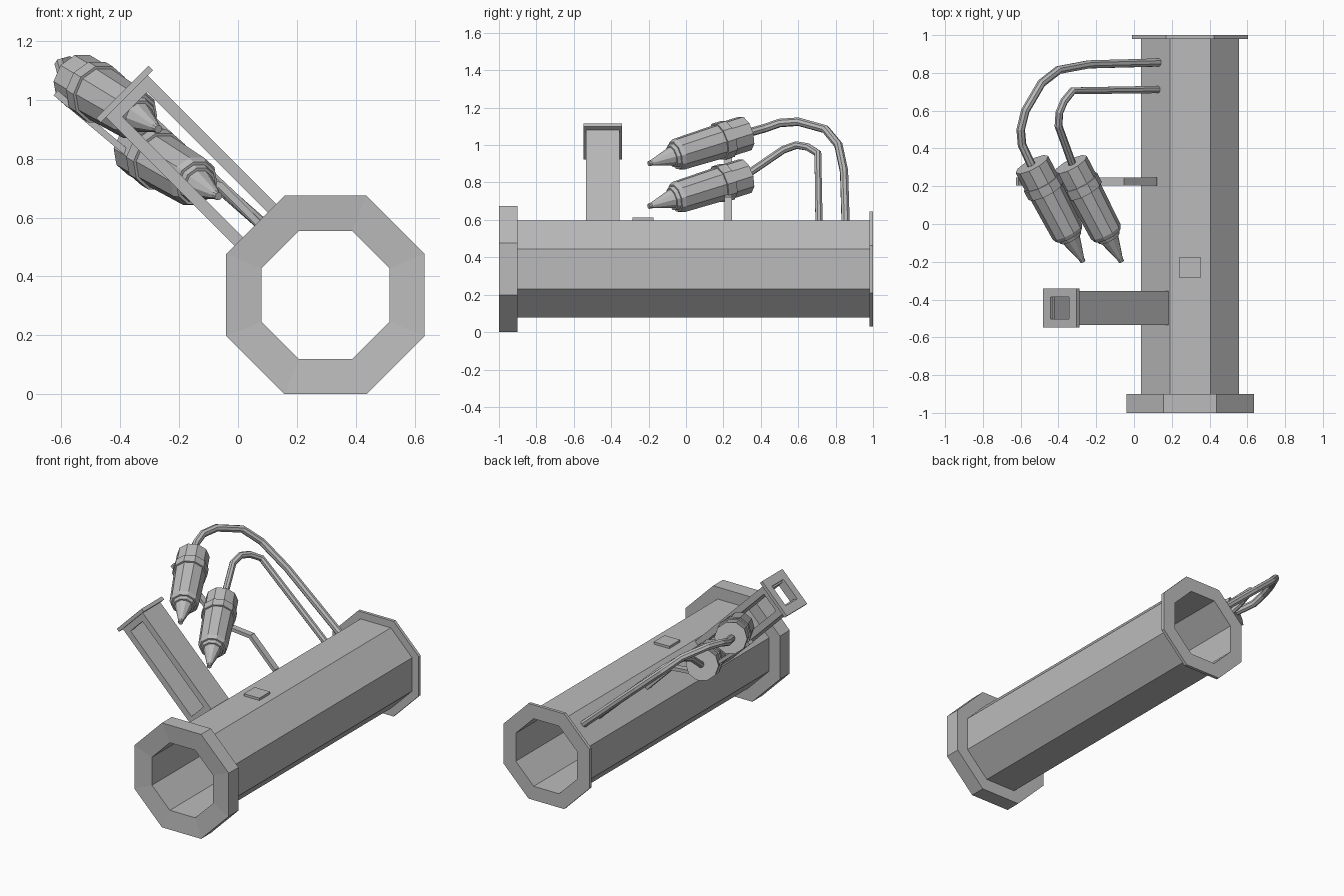
import bpy, bmesh, math
from mathutils import Vector, Matrix

if "Cube" in bpy.data.objects:
    bpy.data.objects.remove(bpy.data.objects["Cube"])

grey = bpy.data.materials.new("plain grey")
grey.diffuse_color = (0.5, 0.5, 0.5, 1)
grey.use_nodes = True
grey.node_tree.nodes["Principled BSDF"].inputs["Base Color"].default_value = grey.diffuse_color
CX, CZ = 0.297, 0.337          # tube axis
TILT = Matrix.Rotation(-math.pi / 4, 4, 'Y')   # local z points up and to the left


def finish(name, bm):
    bmesh.ops.recalc_face_normals(bm, faces=bm.faces[:])
    me = bpy.data.meshes.new(name)
    bm.to_mesh(me)
    bm.free()
    me.materials.append(grey)
    ob = bpy.data.objects.new(name, me)
    bpy.context.collection.objects.link(ob)
    return ob


def lathe(name, profile, origin, axis, sides, closed=False, phase=0.0):
    """Turn (distance along axis, radius) points round an axis."""
    bm = bmesh.new()
    axis = Vector(axis).normalized()
    u = axis.cross(Vector((0, 0, 1))).normalized()
    v = u.cross(axis)
    rings = []
    for s, r in profile:
        ring = []
        for i in range(sides):
            a = 2 * math.pi * (i + phase) / sides
            ring.append(bm.verts.new(Vector(origin) + axis * s
                                     + r * (u * math.cos(a) + v * math.sin(a))))
        rings.append(ring)
    for k in range(len(rings) if closed else len(rings) - 1):
        a, b = rings[k], rings[(k + 1) % len(rings)]
        for i in range(sides):
            j = (i + 1) % sides
            bm.faces.new((a[i], a[j], b[j], b[i]))
    if not closed:
        bm.faces.new(rings[0])
        bm.faces.new(rings[-1])
    return finish(name, bm)


def add_box(bm, lo, hi, frame=Matrix()):
    lo, hi = Vector(lo), Vector(hi)
    bmesh.ops.create_cube(bm, size=1, matrix=frame @ Matrix.Translation((lo + hi) / 2)
                          @ Matrix.Diagonal((*(hi - lo), 1)))


def hose(name, points, radius):
    cu = bpy.data.curves.new(name, 'CURVE')
    cu.dimensions = '3D'
    cu.bevel_depth = radius
    cu.bevel_resolution = 2
    cu.use_fill_caps = True
    sp = cu.splines.new('POLY')
    sp.points.add(len(points) - 1)
    for p, co in zip(sp.points, points):
        p.co = (*co, 1)
    cu.materials.append(grey)
    ob = bpy.data.objects.new(name, cu)
    bpy.context.collection.objects.link(ob)
    bpy.ops.object.select_all(action='DESELECT')
    ob.select_set(True)
    bpy.context.view_layer.objects.active = ob
    bpy.ops.object.convert(target='MESH')
    for f in bpy.context.object.data.polygons:
        f.use_smooth = False


# hollow octagonal tube with both flanges (flat-to-centre sizes)
k = 1 / math.cos(math.pi / 8)
tube = [(-1, .337), (-.9, .337), (-.9, .26), (.98, .26), (.98, .307), (1, .307),
        (1, .218), (-.99, .218)]
lathe("tube", [(s, r * k) for s, r in tube], (CX, 0, CZ), (0, 1, 0), 8, True, .5)

# slotted side arm with a holed end plate, in a frame tilted 45 degrees
arm_frame = Matrix.Translation((CX, -.445, CZ)) @ TILT
bm = bmesh.new()
for s in (-1, 1):
    t = sorted((s * .06, s * .1))
    add_box(bm, (t[0], -.09, .25), (t[1], .09, .955), arm_frame)
    y = sorted((s * .06, s * .09))
    add_box(bm, (-.06, y[0], .915), (.06, y[1], .955), arm_frame)
add_box(bm, (-.06, -.09, .25), (.06, .09, .30), arm_frame)
finish("side_arm", bm)

bm = bmesh.new()
for s in (-1, 1):
    t = sorted((s * .07, s * .125))
    add_box(bm, (t[0], -.104, .953), (t[1], .104, .975), arm_frame)
    y = sorted((s * .058, s * .104))
    add_box(bm, (-.07, y[0], .953), (.07, y[1], .975), arm_frame)
finish("arm_end_plate", bm)

# small plate on top of the tube
bm = bmesh.new()
add_box(bm, (CX - .055, -.285, .59), (CX + .055, -.175, .612))
finish("top_plate", bm)

# two nozzle pods
pod = [(0, .014), (.02, .016), (.145, .052), (.145, .062), (.165, .068), (.165, .078),
       (.188, .088), (.44, .094), (.44, .104), (.495, .104), (.495, .097), (.604, .097)]
for name, tip in (("upper_pod", (-.27, -.2, .90)), ("lower_pod", (-.066, -.2, .672))):
    lathe(name, pod, tip, (-.27, .515, .162), 10)

# hoses from the pods back to the tube
hose("upper_hose", [(-.535, .295, 1.055), (-.593, .42, 1.09), (-.60, .50, 1.118),
                    (-.575, .60, 1.125), (-.49, .745, 1.085), (-.40, .815, 1.0),
                    (-.24, .845, .86), (.13, .855, .535)], .023)
hose("lower_hose", [(-.32, .30, .825), (-.40, .52, .975), (-.395, .59, 1.0),
                    (-.37, .65, .99), (-.325, .705, .955), (.125, .712, .535)], .021)

# bent flat bracket under the pods
path = [(.11, .54), (-.06, .71), (-.27, .73), (-.615, 1.02)]
bm = bmesh.new()
for (x0, z0), (x1, z1) in zip(path, path[1:]):
    d = Vector((x1 - x0, 0, z1 - z0))
    frame = Matrix.Translation((x0, .225, z0)) @ Matrix.Rotation(math.atan2(d.x, d.z), 4, 'Y')
    add_box(bm, (-.011, -.02, -.005), (.011, .02, d.length + .005), frame)
finish("pod_bracket", bm)
